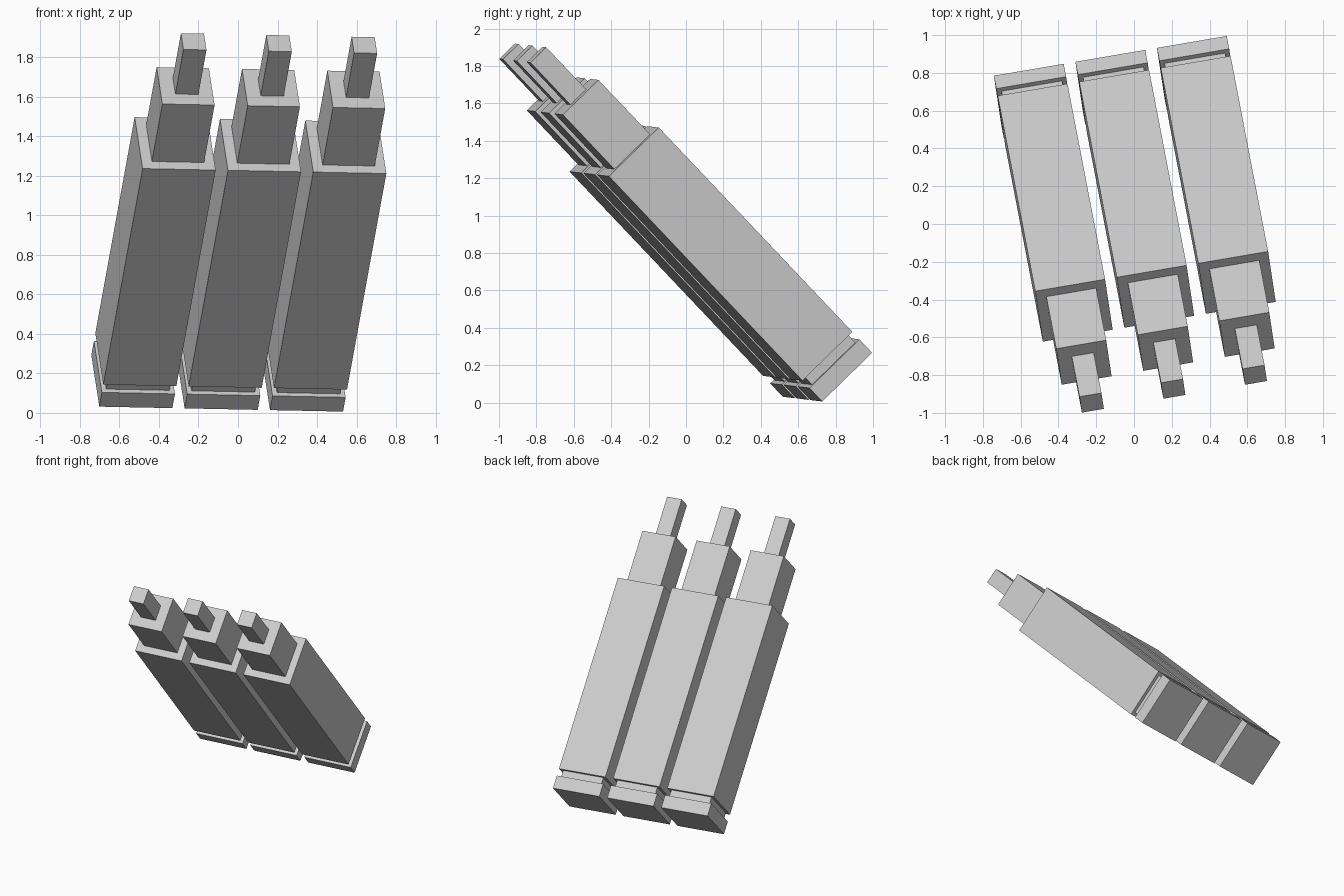
import bpy
from mathutils import Vector, Matrix

cube = bpy.data.objects.get("Cube")
if cube:
    bpy.data.objects.remove(cube, do_unlink=True)

# Plain grey for everything
grey = bpy.data.materials.new("grey")
grey.use_nodes = True
colour = (0.6, 0.6, 0.6, 1)
grey.diffuse_color = colour
grey.node_tree.nodes["Principled BSDF"].inputs["Base Color"].default_value = colour

# Leaning frame: long axis, width and depth
axis = Vector((0.131, -0.682, 0.72)).normalized()
width = Vector((0.985, 0.17, -0.022))
width = (width - axis * width.dot(axis)).normalized()
depth = axis.cross(width)
frame = Matrix((width, depth, axis)).transposed().to_4x4()
first_base = Vector((-0.537, 0.683, 0.158))
spacing = 0.438

# Square sections stacked along the long axis: name, side, length
sections = [
    ("rim", 0.375, 0.10),
    ("groove", 0.325, 0.055),
    ("case", 0.375, 1.518),
    ("shoulder", 0.268, 0.404),
    ("tip", 0.118, 0.313),
]


def block(name, side, length, start, base):
    bpy.ops.mesh.primitive_cube_add(size=1)
    obj = bpy.context.object
    obj.name = obj.data.name = name
    obj.data.materials.append(grey)
    local = Matrix.Translation((0, 0, start + length / 2)) @ Matrix.Diagonal((side, side, length, 1))
    obj.data.transform(Matrix.Translation(base) @ frame @ local)
    return obj


# Three identical stepped columns in a row
for i, place in enumerate(("right", "middle", "left")):
    base = first_base + width * spacing * i
    start = 0
    for name, side, length in sections:
        block(f"{place}_{name}", side, length, start, base)
        start += length
